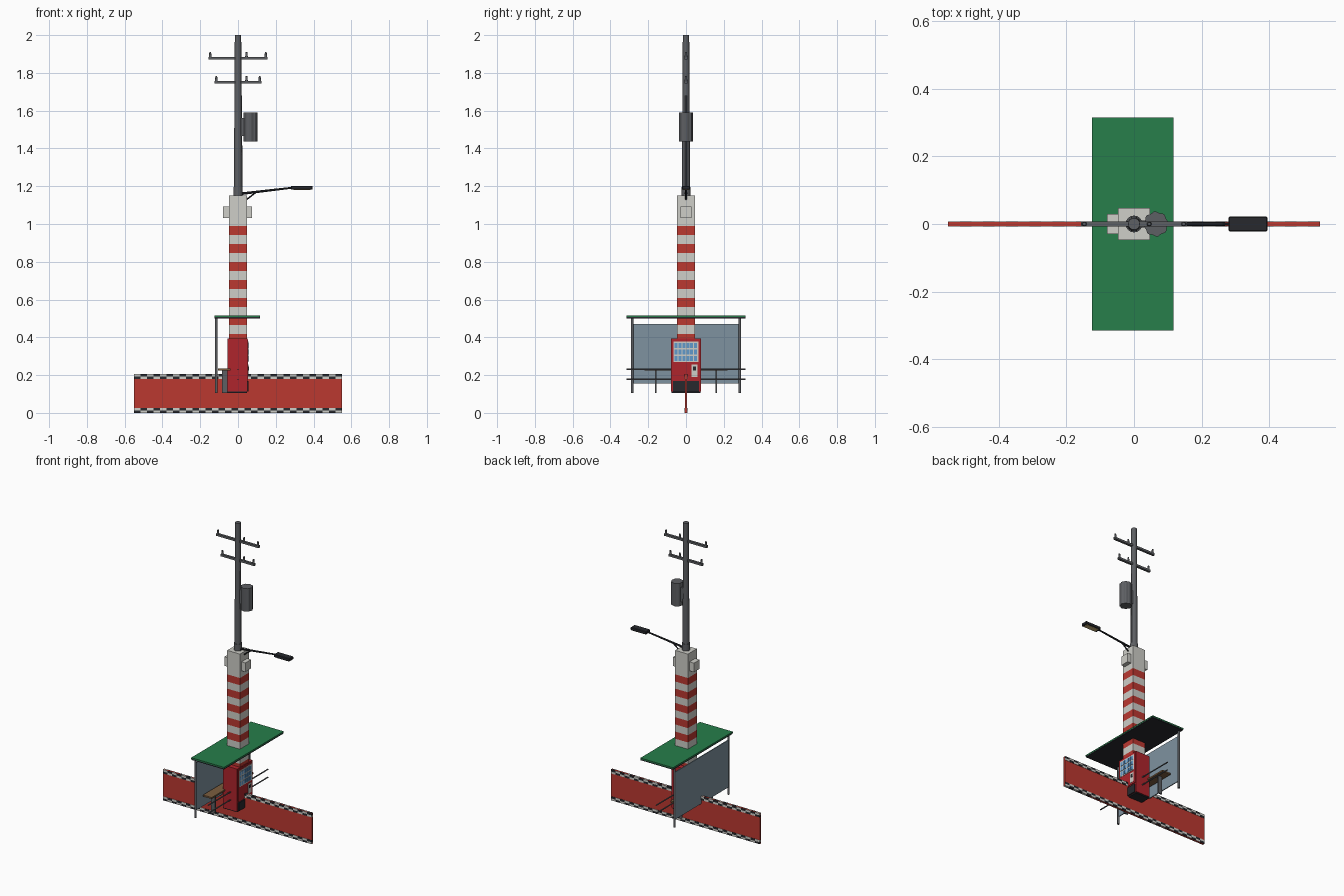
import bpy, bmesh, math
from mathutils import Vector

if "Cube" in bpy.data.objects:
    bpy.data.objects.remove(bpy.data.objects["Cube"])


def mat(name, r, g, b):
    m = bpy.data.materials.new(name)
    m.diffuse_color = (r, g, b, 1)
    m.use_nodes = True
    m.node_tree.nodes["Principled BSDF"].inputs["Base Color"].default_value = m.diffuse_color
    return m


RED = mat("stripe_red", 0.5, 0.04, 0.03)
CASE = mat("case_red", 0.43, 0.018, 0.025)
WHITE = mat("off_white", 0.62, 0.62, 0.58)
GREEN = mat("roof_green", 0.02, 0.21, 0.07)
DARK = mat("dark_metal", 0.02, 0.022, 0.027)
STEEL = mat("steel", 0.11, 0.115, 0.125)
SLATE = mat("panel_blue_grey", 0.21, 0.29, 0.35)
BROWN = mat("bench_wood", 0.2, 0.11, 0.05)
BLUE = mat("display_blue", 0.12, 0.32, 0.6)
LENS = mat("lamp_lens", 0.6, 0.45, 0.2)


def finish(name, bm, *mats):
    bmesh.ops.recalc_face_normals(bm, faces=bm.faces)
    me = bpy.data.meshes.new(name)
    bm.to_mesh(me)
    bm.free()
    for m in mats:
        me.materials.append(m)
    ob = bpy.data.objects.new(name, me)
    bpy.context.collection.objects.link(ob)
    return ob


def add_box(bm, x0, x1, y0, y1, z0, z1, idx=0):
    vs = bmesh.ops.create_cube(bm, size=1)["verts"]
    for v in vs:
        v.co = Vector((x0 if v.co.x < 0 else x1, y0 if v.co.y < 0 else y1,
                       z0 if v.co.z < 0 else z1))
    for f in {f for v in vs for f in v.link_faces}:
        f.material_index = idx


def box(name, x0, x1, y0, y1, z0, z1, m):
    bm = bmesh.new()
    add_box(bm, x0, x1, y0, y1, z0, z1)
    return finish(name, bm, m)


def rod(name, a, b, r0, m, r1=None, n=12):
    a, b = Vector(a), Vector(b)
    bm = bmesh.new()
    bmesh.ops.create_cone(bm, cap_ends=True, segments=n, radius1=r0,
                          radius2=r0 if r1 is None else r1, depth=(b - a).length)
    q = (b - a).to_track_quat('Z', 'Y')
    for v in bm.verts:
        v.co = q @ v.co + (a + b) / 2
    for f in bm.faces:
        f.smooth = len(f.verts) == 4 and n > 8
    ob = finish(name, bm, m)
    ob.data.set_sharp_from_angle(angle=math.radians(40))
    return ob


# banner with checkered borders on both faces
box("banner", -0.55, 0.55, -0.006, 0.006, 0, 0.205, RED)
bm = bmesh.new()
N = 32
w = 1.1 / N
for base in (0.0, 0.179):
    for row in range(2):
        for i in range(N):
            z = base + row * 0.013
            add_box(bm, -0.55 + i * w, -0.55 + (i + 1) * w, -0.008, 0.008,
                    z, z + 0.013, (i + row) % 2)
finish("banner_checker_border", bm, DARK, WHITE)

# striped square tower
bm = bmesh.new()
P = 0.0955
add_box(bm, -0.047, 0.047, -0.047, 0.047, 0.99, 1.15, 1)
for k in range(8):
    top = 0.99 - k * P
    add_box(bm, -0.047, 0.047, -0.047, 0.047, top - P / 2, top, 0)
    add_box(bm, -0.047, 0.047, -0.047, 0.047, top - P, top - P / 2, 1)
finish("striped_tower", bm, RED, WHITE)
for s, name, out in ((-1, "left_box", 0.08), (1, "right_box", 0.075)):
    xs = sorted((s * 0.045, s * out))
    box("tower_" + name, *xs, -0.03, 0.03, 1.032, 1.092, WHITE)

# utility pole and cable conduit
rod("utility_pole", (0, 0, 1.14), (0, 0, 2.0), 0.022, STEEL, 0.017, 16)
rod("pole_conduit", (0.019, 0, 1.15), (0.016, 0, 1.68), 0.005, STEEL, n=8)

# cross arms with insulators
for label, z, half, ins in (("upper", 1.878, 0.157, 0.147), ("lower", 1.75, 0.125, 0.115)):
    box(label + "_crossarm", -half, half, -0.008, 0.008, z - 0.007, z + 0.007, STEEL)
    for i, x in enumerate((-ins, 0.045, ins)):
        rod(f"{label}_insulator_{i}", (x, 0, z + 0.005), (x, 0, z + 0.033),
            0.0075, STEEL, 0.005, 10)

# finned transformer drum and brackets
bm = bmesh.new()
F = 32
loop = [bm.verts.new((0.065 + r * math.cos(a), r * math.sin(a), 1.437))
        for i in range(F) for a, r in [(2 * math.pi * i / F, 0.037 if i % 4 < 2 else 0.034)]]
face = bm.faces.new(loop)
ext = bmesh.ops.extrude_face_region(bm, geom=[face])["geom"]
for v in ext:
    if isinstance(v, bmesh.types.BMVert):
        v.co.z = 1.59
finish("transformer_drum", bm, STEEL)
box("transformer_bracket", 0.01, 0.04, -0.01, 0.01, 1.465, 1.56, STEEL)

# street lamp
rod("lamp_arm", (0.015, 0, 1.16), (0.295, 0, 1.193), 0.007, DARK, 0.005, 8)
rod("lamp_brace", (0.04, 0, 1.125), (0.095, 0, 1.168), 0.004, DARK, n=8)
rod("lamp_clamp", (0, 0, 1.15), (0, 0, 1.195), 0.025, STEEL, n=16)
bm = bmesh.new()
add_box(bm, 0.28, 0.395, -0.022, 0.022, 1.182, 1.202)
bmesh.ops.bevel(bm, geom=bm.edges[:], offset=0.003, segments=1, affect='EDGES')
finish("lamp_head", bm, DARK)
box("lamp_lens", 0.295, 0.385, -0.017, 0.017, 1.18, 1.184, LENS)

# shelter roof, posts and back panel
box("shelter_roof", -0.125, 0.117, -0.315, 0.315, 0.507, 0.515, GREEN)
box("shelter_roof_underside", -0.124, 0.116, -0.314, 0.314, 0.5, 0.507, DARK)
for s, side in ((-1, "near"), (1, "far")):
    rod(f"shelter_post_{side}", (-0.115, s * 0.285, 0.105), (-0.115, s * 0.285, 0.503),
        0.007, STEEL)
    # bench legs
    box(f"bench_leg_{side}", -0.085, -0.055, s * 0.16 - 0.004, s * 0.16 + 0.004,
        0.105, 0.226, STEEL)
box("shelter_back_panel", -0.118, -0.112, -0.285, 0.285, 0.155, 0.47, SLATE)

# bench seat and rails
box("bench_seat", -0.105, -0.04, -0.22, 0.22, 0.225, 0.235, BROWN)
for z in (0.177, 0.23):
    rod("guard_rail", (0, -0.315, z), (0, 0.315, z), 0.004, STEEL, n=8)

# vending machine facing +x
box("vending_case", -0.055, 0.05, -0.08, 0.08, 0.112, 0.395, CASE)
box("vending_base", -0.057, 0.047, -0.076, 0.076, 0.105, 0.115, DARK)
box("vending_door_frame", 0.05, 0.054, -0.074, 0.074, 0.178, 0.388, CASE)
box("vending_display", 0.05, 0.056, -0.066, 0.066, 0.27, 0.378, WHITE)
bm = bmesh.new()
for r in range(3):
    for c in range(6):
        y, z = -0.06 + c * 0.0205, 0.276 + r * 0.034
        add_box(bm, 0.05, 0.058, y, y + 0.016, z, z + 0.026)
finish("vending_cans", bm, BLUE)
box("vending_coin_panel", 0.05, 0.056, 0.03, 0.062, 0.19, 0.256, WHITE)
box("vending_coin_slot", 0.05, 0.058, 0.038, 0.054, 0.225, 0.245, DARK)
box("vending_hatch", 0.05, 0.056, -0.07, 0.07, 0.112, 0.168, DARK)
